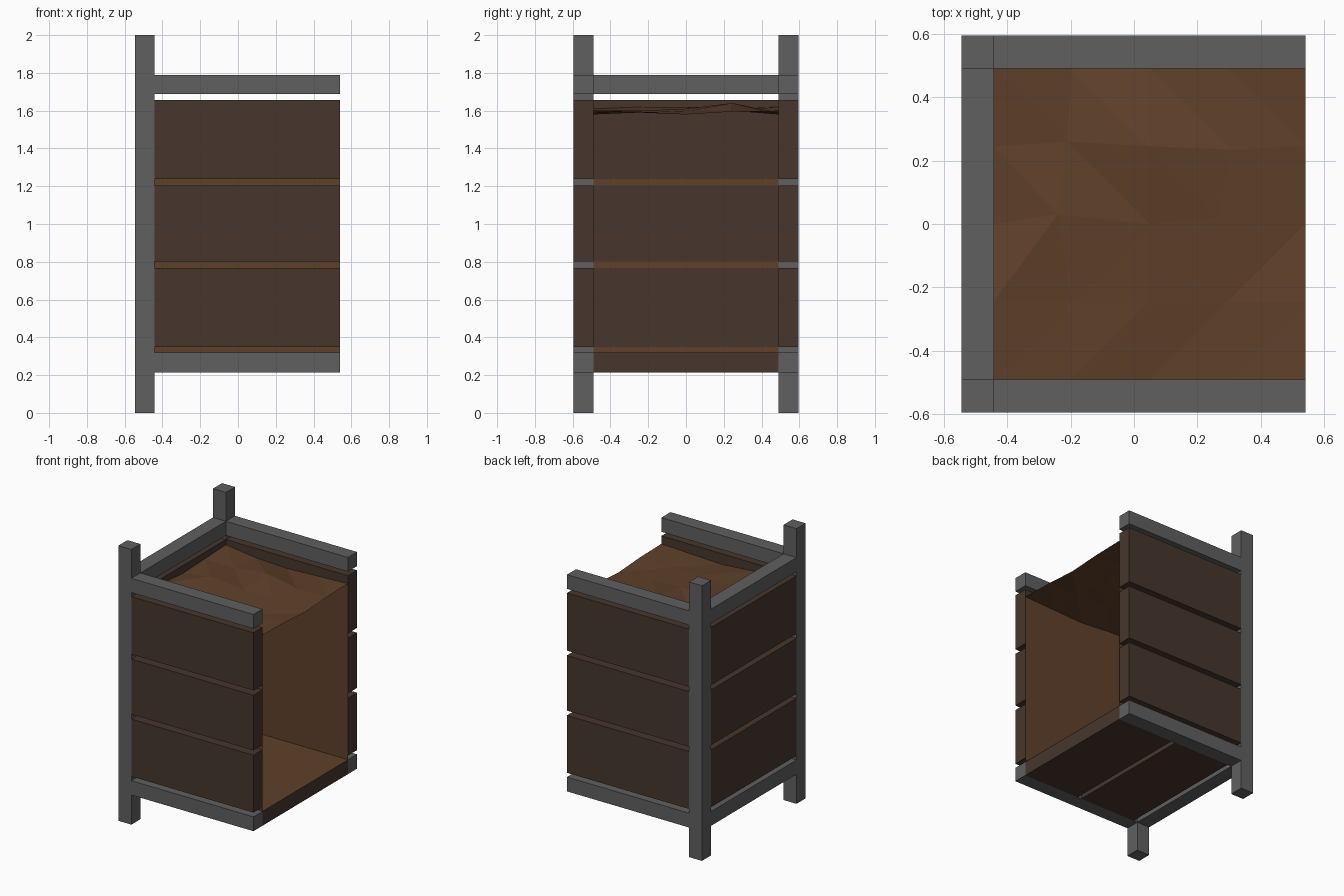
import bpy, bmesh

if "Cube" in bpy.data.objects:
    bpy.data.objects.remove(bpy.data.objects["Cube"])

def material(name, rgb):
    m = bpy.data.materials.new(name)
    m.diffuse_color = (*rgb, 1)
    m.use_nodes = True
    m.node_tree.nodes["Principled BSDF"].inputs["Base Color"].default_value = m.diffuse_color
    return m

FRAME = material("frame_grey", (0.115, 0.115, 0.115))
BOARD = material("dark_wood", (0.063, 0.037, 0.026))
SOIL = material("soil_brown", (0.115, 0.052, 0.023))

def finish(name, bm, mat):
    me = bpy.data.meshes.new(name)
    bm.to_mesh(me)
    bm.free()
    me.materials.append(mat)
    ob = bpy.data.objects.new(name, me)
    bpy.context.collection.objects.link(ob)

def box(name, x, y, z, mat):
    bm = bmesh.new()
    bmesh.ops.create_cube(bm, size=1)
    for v in bm.verts:
        v.co = [a + (b - a) * (c + 0.5) for (a, b), c in zip((x, y, z), v.co)]
    finish(name, bm, mat)

POST_X = (-0.545, -0.441)   # back thickness
SIDE_X = (-0.441, 0.541)    # side length
INNER, OUTER = 0.491, 0.595
RAILS = [("lower", (0.215, 0.319)), ("upper", (1.687, 1.79))]
BOARDS = [(0.35, 0.767), (0.802, 1.203), (1.238, 1.657)]

# Posts, side rails and side boards, mirrored in y
for side, s in (("front", -1), ("back", 1)):
    y = tuple(sorted((s * INNER, s * OUTER)))
    box(f"{side}_post", POST_X, y, (0, 2), FRAME)
    for n, z in RAILS:
        box(f"{side}_{n}_rail", SIDE_X, y, z, FRAME)
    for i, z in enumerate(BOARDS):
        box(f"{side}_board_{i + 1}", SIDE_X, y, z, BOARD)

# End wall between the posts
for n, z in RAILS:
    box(f"end_{n}_rail", POST_X, (-INNER, INNER), z, FRAME)
for i, z in enumerate(BOARDS):
    box(f"end_board_{i + 1}", POST_X, (-INNER, INNER), z, BOARD)

# Floor boards
for i, x in enumerate([(-0.408, 0.05), (0.083, 0.541)]):
    box(f"floor_board_{i + 1}", x, (-INNER, INNER), RAILS[0][1], BOARD)

# Soil shell: uneven 4 x 4 top, thin walls and bottom, open on the right
HEIGHTS = [  # rows along y, columns along x
    (1.61, 1.60, 1.58, 1.59, 1.60),
    (1.62, 1.60, 1.60, 1.59, 1.595),
    (1.60, 1.62, 1.61, 1.60, 1.58),
    (1.61, 1.60, 1.64, 1.60, 1.595),
    (1.62, 1.59, 1.58, 1.59, 1.60),
]
JITTER = {(3, 1): (-0.015, 0.015), (3, 3): (0.015, -0.01),
          (2, 1): (-0.045, 0.03), (2, 3): (-0.03, 0.02)}
bm = bmesh.new()
x0, x1, yw, zb = -0.442, 0.541, 0.490, 0.320
top = []
for j in range(5):
    row = []
    for i in range(5):
        dx, dy = JITTER.get((j, i), (0, 0))
        row.append(bm.verts.new((x0 + (x1 - x0) * i / 4 + dx,
                                 yw * (j / 2 - 1) + dy, HEIGHTS[j][i])))
    top.append(row)
for j in range(4):
    for i in range(4):
        a, b, c, d = top[j][i], top[j][i + 1], top[j + 1][i + 1], top[j + 1][i]
        if j < 2:
            bm.faces.new((a, b, c))
            bm.faces.new((a, c, d))
        else:
            bm.faces.new((a, b, d))
            bm.faces.new((b, c, d))
rim = top[0][::-1] + [r[0] for r in top[1:]] + top[4][1:]
base = [bm.verts.new((v.co.x, v.co.y, zb)) for v in rim]
for k in range(len(rim) - 1):
    bm.faces.new((rim[k], rim[k + 1], base[k + 1], base[k]))
bm.faces.new(base)
finish("soil", bm, SOIL)
